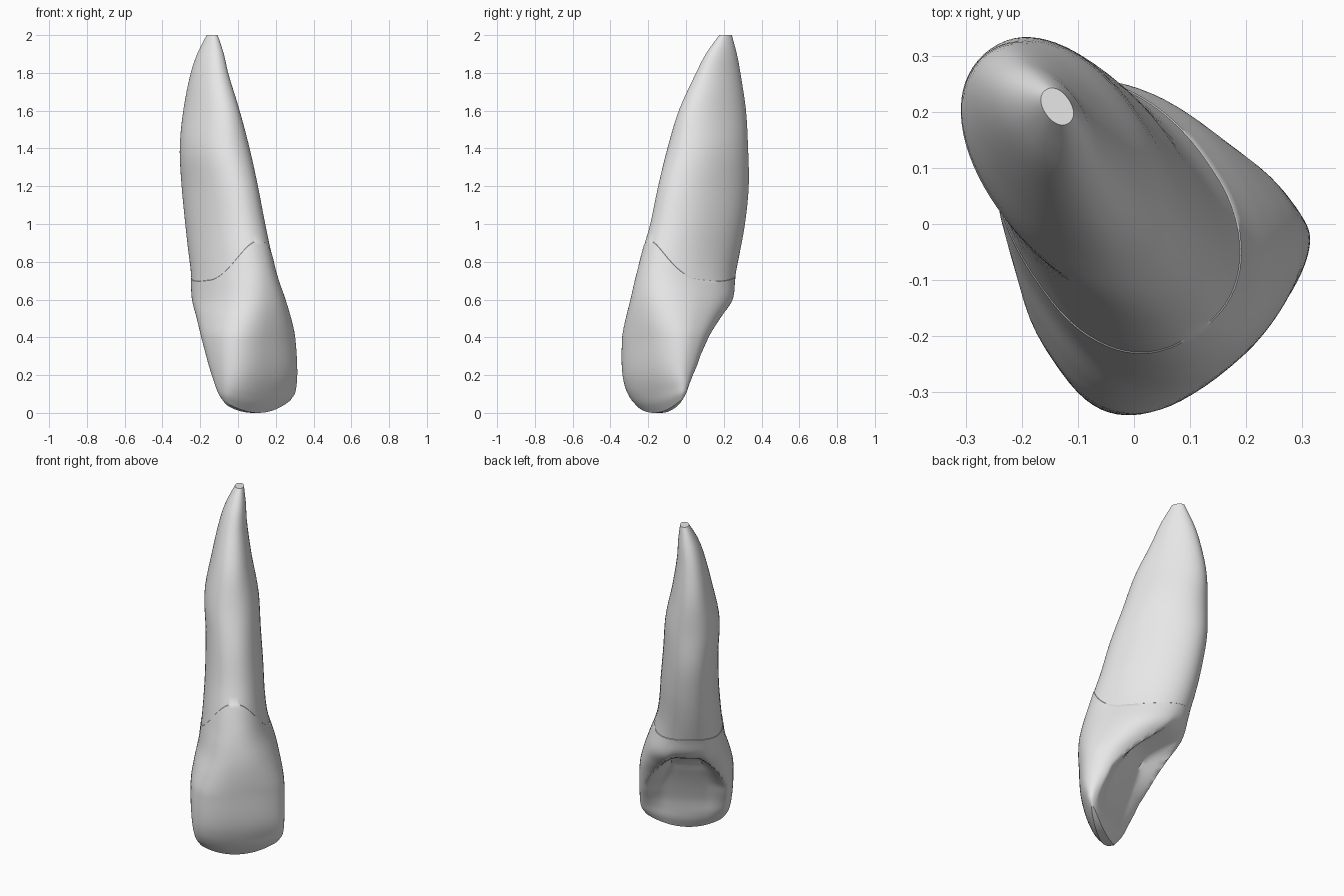
import bpy, bmesh, math

cube = bpy.data.objects.get("Cube")
if cube:
    bpy.data.objects.remove(cube, do_unlink=True)

SIDES = 72
TURN = math.radians(35)      # the lip side faces front-left
NECK = 0.76                  # mean height of the neck line
CROWN_ROWS, ROOT_ROWS = 40, 26

# height, sideways centre, half width, lip side, tongue side, hollow depth
PROFILE = [
    (0, .005, .21, .2, .155, 0),
    (.06, .005, .238, .24, .115, .015),
    (.2, 0, .252, .287, .04, .06),
    (.4, -.003, .254, .303, -.075, .095),
    (.5, -.003, .236, .307, -.165, .12),
    (.6, -.004, .21, .302, -.262, .02),
    (.72, -.016, .181, .28, -.297, 0),
    (.85, -.02, .166, .242, -.335, 0),
    (1, -.02, .158, .192, -.37, 0),
    (1.2, -.026, .15, .138, -.4, 0),
    (1.4, -.035, .147, .07, -.4, 0),
    (1.6, -.035, .11, .005, -.395, 0),
    (1.8, -.026, .074, -.095, -.358, 0),
    (1.9, -.012, .055, -.145, -.328, 0),
    (2, .008, .024, -.214, -.286, 0),
]


def clamp(value):
    return min(1, max(0, value))


def slope(i, k):
    a, b = PROFILE[max(i - 1, 0)], PROFILE[min(i + 1, len(PROFILE) - 1)]
    return (b[k] - a[k]) / (b[0] - a[0])


def section(z):
    """Smoothly interpolated section measures at height z."""
    i = 0
    while i < len(PROFILE) - 2 and z > PROFILE[i + 1][0]:
        i += 1
    a, b = PROFILE[i], PROFILE[i + 1]
    h = b[0] - a[0]
    t = (z - a[0]) / h
    s = t * t * (3 - 2 * t)
    return [a[k] * (1 - s) + b[k] * s
            + h * t * (1 - t) * ((1 - t) * slope(i, k) - t * slope(i + 1, k))
            for k in range(1, 6)]


def rounded(value, power):
    return math.copysign(abs(value) ** power, value)


def surface_point(row_z, angle, is_crown):
    c, s = math.cos(angle), math.sin(angle)
    # neck line arches up on the lip side and dips on the flanks
    arch = .15 * max(s, 0) ** 2 - .06 * c * c - .03 * max(-s, 0)
    z = row_z + arch * math.exp(-((row_z - NECK) / .2) ** 2)
    centre, half, lip, tongue, hollow = section(min(max(z, 0), 2))
    # the crown is squarer in section than the neck and root
    crown = clamp((.75 - z) / .35)
    power = 2 / (2.15 + .4 * crown)
    p, q = rounded(c, power), rounded(s, power)
    # enamel stands slightly proud of the root at the neck
    proud = .002 * math.exp(-((row_z - NECK) / .08) ** 2) if is_crown else 0
    u = centre + p * (half + proud)
    v = (lip + tongue) / 2 + q * ((lip - tongue) / 2 + proud)
    # one flank of the crown is thinner than the other
    v -= .03 * p * q * crown * clamp(.3 + row_z / .15)
    # arched hollow between the side ridges on the tongue side
    if s < 0 and hollow > 0:
        width = .88 - .38 * clamp((z - .3) / .25)
        v += hollow * min(1, 1.4 * max(0, 1 - (p / width) ** 2))
    # biting edge rises towards both corners
    z += .06 * (p + .07) ** 2 * max(0, 1 - row_z / .25)
    ct, st = math.cos(TURN), math.sin(TURN)
    return (u * ct + v * st, u * st - v * ct, z)


def cap(bm, ring, flip):
    """Close a ring with strips between opposite vertices."""
    n = len(ring)
    for i in range(n // 2):
        face = [ring[i], ring[i + 1], ring[(n - i - 1) % n], ring[(n - i) % n]]
        face = list(dict.fromkeys(face))
        if len(face) > 2:
            bm.faces.new(face[::-1] if flip else face)


# crown rows, then root rows starting at the same neck line
rows = [(NECK * i / CROWN_ROWS, True) for i in range(CROWN_ROWS + 1)]
rows += [(NECK + .002 + (2 - NECK - .002) * i / ROOT_ROWS, False)
         for i in range(ROOT_ROWS + 1)]

bm = bmesh.new()
rings = [[bm.verts.new(surface_point(z, math.tau * i / SIDES, crown))
          for i in range(SIDES)] for z, crown in rows]
for low, high in zip(rings, rings[1:]):
    for i in range(SIDES):
        j = (i + 1) % SIDES
        bm.faces.new((low[i], low[j], high[j], high[i]))
cap(bm, rings[0], True)
cap(bm, rings[-1], False)
bmesh.ops.recalc_face_normals(bm, faces=bm.faces)

mesh = bpy.data.meshes.new("tooth")
bm.to_mesh(mesh)
bm.free()
tooth = bpy.data.objects.new("tooth", mesh)
bpy.context.collection.objects.link(tooth)

# one pale grey for crown and root
grey = bpy.data.materials.new("pale grey")
grey.use_nodes = True
colour = (.8, .8, .8, 1)
grey.diffuse_color = colour
grey.node_tree.nodes["Principled BSDF"].inputs["Base Color"].default_value = colour
mesh.materials.append(grey)

bpy.context.view_layer.objects.active = tooth
tooth.select_set(True)
bpy.ops.object.shade_smooth_by_angle(angle=math.radians(35))
